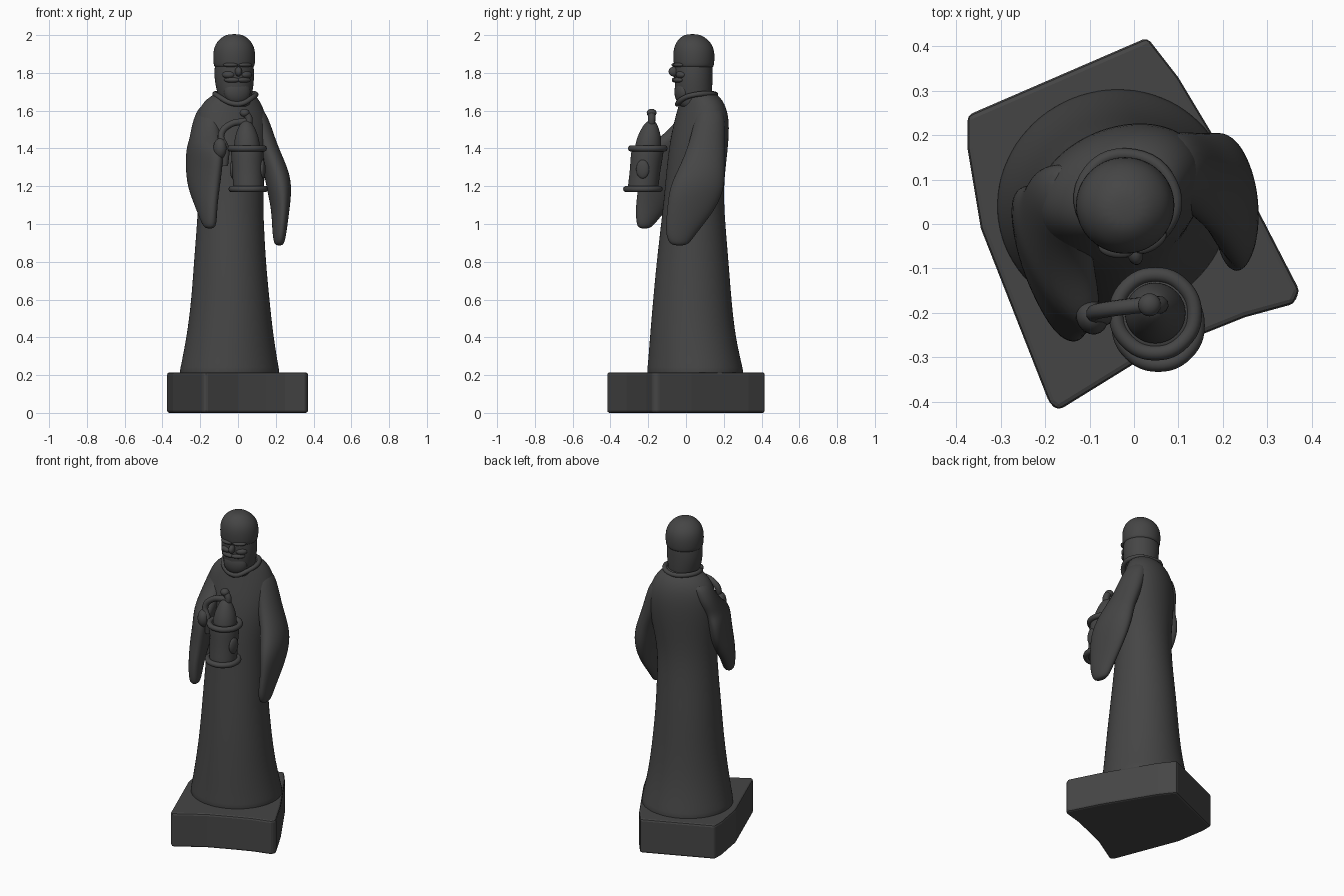
import bpy
import bmesh
from math import sin, cos, pi, radians
from mathutils import Matrix, Vector

if "Cube" in bpy.data.objects:
    bpy.data.objects.remove(bpy.data.objects["Cube"], do_unlink=True)

# One dark stone colour for the whole statue
stone = bpy.data.materials.new("dark_stone")
stone.use_nodes = True
colour = (0.06, 0.06, 0.06, 1)
stone.diffuse_color = colour
stone.node_tree.nodes["Principled BSDF"].inputs["Base Color"].default_value = colour


def finish(name, bm, smooth=True, subdivide=0):
    bmesh.ops.recalc_face_normals(bm, faces=bm.faces)
    mesh = bpy.data.meshes.new(name)
    for face in bm.faces:
        face.smooth = smooth
    bm.to_mesh(mesh)
    bm.free()
    mesh.materials.append(stone)
    obj = bpy.data.objects.new(name, mesh)
    bpy.context.collection.objects.link(obj)
    if subdivide:
        modifier = obj.modifiers.new("smooth_surface", 'SUBSURF')
        modifier.levels = modifier.render_levels = subdivide
    return obj


def loft(name, sections, turn=0, sides=16):
    """Skin stacked ellipses given as (z, centre x, centre y, radius x, radius y)."""
    bm = bmesh.new()
    rings = []
    spin = Matrix.Rotation(radians(turn), 3, 'Z')
    grow = 1 / (2 / 3 + cos(2 * pi / sides) / 3)
    for z, cx, cy, rx, ry in sections:
        ring = []
        for i in range(sides):
            a = 2 * pi * i / sides
            offset = spin @ Vector((rx * cos(a), ry * sin(a), 0)) * grow
            ring.append(bm.verts.new(Vector((cx, cy, z)) + offset))
        rings.append(ring)
    for low, high in zip(rings, rings[1:]):
        for i in range(sides):
            j = (i + 1) % sides
            bm.faces.new((low[i], low[j], high[j], high[i]))
    bm.faces.new(rings[0])
    bm.faces.new(rings[-1])
    return finish(name, bm, subdivide=2)


def ellipsoid(name, centre, radii, turn=0):
    bm = bmesh.new()
    bmesh.ops.create_uvsphere(bm, u_segments=20, v_segments=12, radius=1)
    matrix = (Matrix.Translation(centre) @ Matrix.Rotation(radians(turn), 4, 'Z')
              @ Matrix.Diagonal((*radii, 1)))
    bmesh.ops.transform(bm, matrix=matrix, verts=bm.verts)
    return finish(name, bm)


def tube(name, points, radius, cyclic=False):
    curve = bpy.data.curves.new(name, 'CURVE')
    curve.dimensions = '3D'
    curve.bevel_depth = radius
    curve.bevel_resolution = 3
    curve.resolution_u = 6
    curve.use_fill_caps = True
    spline = curve.splines.new('BEZIER')
    spline.bezier_points.add(len(points) - 1)
    for point, co in zip(spline.bezier_points, points):
        point.co = co
        point.handle_left_type = point.handle_right_type = 'AUTO'
    spline.use_cyclic_u = cyclic
    curve.materials.append(stone)
    obj = bpy.data.objects.new(name, curve)
    bpy.context.collection.objects.link(obj)
    return obj


# Irregular plinth
outline = [(-.375, .245), (.03, .42), (.1, .33), (.28, .03), (.373, -.15), (.36, -.18),
           (.25, -.21), (.15, -.25), (0, -.315), (-.17, -.42), (-.19, -.405),
           (-.345, -.01), (-.375, .17)]
bm = bmesh.new()
base = bm.faces.new([bm.verts.new((x, y, 0)) for x, y in outline])
top = bmesh.ops.extrude_face_region(bm, geom=[base])["geom"]
for v in top:
    if isinstance(v, bmesh.types.BMVert):
        v.co.z = .215
plinth = finish("plinth", bm, smooth=False)
bevel = plinth.modifiers.new("worn_edges", 'BEVEL')
bevel.width = .012
bevel.segments = 2

# Long robe with turned shoulders
loft("robe", [
    (.17, -.045, .05, .275, .262), (.22, -.045, .05, .265, .252),
    (.4, -.042, .035, .23, .225), (.6, -.04, .033, .206, .207),
    (.8, -.043, .035, .19, .19), (1, -.04, .038, .178, .168),
    (1.2, -.038, .043, .17, .15), (1.4, -.03, .065, .2, .15),
    (1.55, -.035, .085, .2, .135), (1.64, -.035, .085, .165, .112),
    (1.69, -.02, .075, .11, .085), (1.7, -.02, .07, .06, .05)], turn=22, sides=20)

# Hanging sleeves
loft("left_sleeve", [
    (.885, .218, -.035, .018, .035), (.91, .218, -.035, .03, .062),
    (.97, .22, -.02, .037, .09), (1.08, .225, .03, .045, .13),
    (1.2, .218, .06, .066, .148), (1.3, .198, .085, .064, .12),
    (1.42, .145, .11, .06, .095), (1.57, .1, .13, .06, .08),
    (1.63, .07, .12, .045, .06)], turn=8)
loft("right_sleeve", [
    (.975, -.15, -.22, .02, .03), (1, -.152, -.215, .036, .052),
    (1.1, -.17, -.175, .045, .1), (1.2, -.182, -.115, .06, .15),
    (1.3, -.18, -.085, .063, .175), (1.4, -.175, -.075, .065, .18),
    (1.45, -.175, -.03, .065, .125), (1.53, -.17, .035, .065, .1),
    (1.61, -.15, .06, .06, .08), (1.64, -.13, .07, .04, .06)], turn=27)

# Head, beard and skullcap
loft("head", [
    (1.6, 0, .05, .07, .07), (1.66, -.015, .042, .085, .092),
    (1.72, -.018, .04, .098, .099), (1.78, -.02, .04, .106, .1),
    (1.84, -.02, .04, .103, .1), (1.92, -.02, .04, .09, .09)])
loft("skullcap", [
    (1.825, -.02, .042, .098, .098), (1.835, -.02, .042, .109, .106),
    (1.9, -.02, .042, .113, .111), (1.95, -.02, .04, .102, .1),
    (1.985, -.02, .036, .072, .07), (2.006, -.02, .034, .035, .035)])
ellipsoid("beard", (-.004, -.02, 1.7), (.072, .04, .068), 12)

# Facial features, placed around the turned face
facing = Matrix.Translation((-.02, .04, 0)) @ Matrix.Rotation(radians(12), 4, 'Z')
ellipsoid("nose", facing @ Vector((0, -.107, 1.807)), (.018, .028, .026), 12)
for side, sign in (("left", 1), ("right", -1)):
    ellipsoid(side + "_brow", facing @ Vector((sign * .04, -.09, 1.842)), (.04, .02, .012), 12 + sign * 20)
    ellipsoid(side + "_cheek", facing @ Vector((sign * .048, -.079, 1.79)), (.034, .022, .02), 12 + sign * 25)
    ellipsoid(side + "_moustache", facing @ Vector((sign * .032, -.092, 1.762)), (.042, .018, .014), 12 + sign * 20)

# Folded collar with a pointed front
tube("collar", [(0, -.045, 1.635), (.08, 0, 1.672), (.085, .09, 1.69), (0, .155, 1.685),
                (-.1, .12, 1.69), (-.11, .01, 1.68)], .014, cyclic=True)


# Lantern, leaning slightly back towards the top
def axis(z):
    return Vector((.055 - .03 * (z - 1.17), -.23 + .12 * (z - 1.17), z))


def turned(name, profile):
    loft(name, [(z, axis(z).x, axis(z).y, r, r) for z, r in profile])


turned("lantern_body", [(1.17, .07), (1.18, .082), (1.25, .08), (1.33, .083), (1.4, .088), (1.41, .07)])
turned("lantern_roof", [(1.39, .07), (1.42, .068), (1.46, .063), (1.51, .045), (1.55, .02)])
for name, z in (("lower_rim", 1.185), ("upper_rim", 1.4)):
    ring = [axis(z) + Vector((.088 * cos(a), .088 * sin(a), 0)) for a in (i * pi / 4 for i in range(8))]
    tube("lantern_" + name, ring, .017, cyclic=True)
for name, turn in (("left", -10), ("right", 170)):
    offset = Matrix.Rotation(radians(turn), 3, 'Z') @ Vector((.08, 0, 0))
    ellipsoid(name + "_lantern_pane", axis(1.29) + offset, (.015, .035, .05), turn)

# Right hand, handle and finial
ellipsoid("right_hand", (-.095, -.21, 1.4), (.035, .04, .055), 27)
tube("lantern_handle", [(-.07, -.2, 1.31), (-.065, -.21, 1.4), (-.09, -.2, 1.47),
                        (-.045, -.19, 1.525), (.045, -.18, 1.545)], .018)
tube("lantern_finial", [(.04, -.185, 1.5), (.058, -.182, 1.555), (.032, -.182, 1.592)], .02)
ellipsoid("finial_tip", (.035, -.182, 1.588), (.026, .026, .022))
